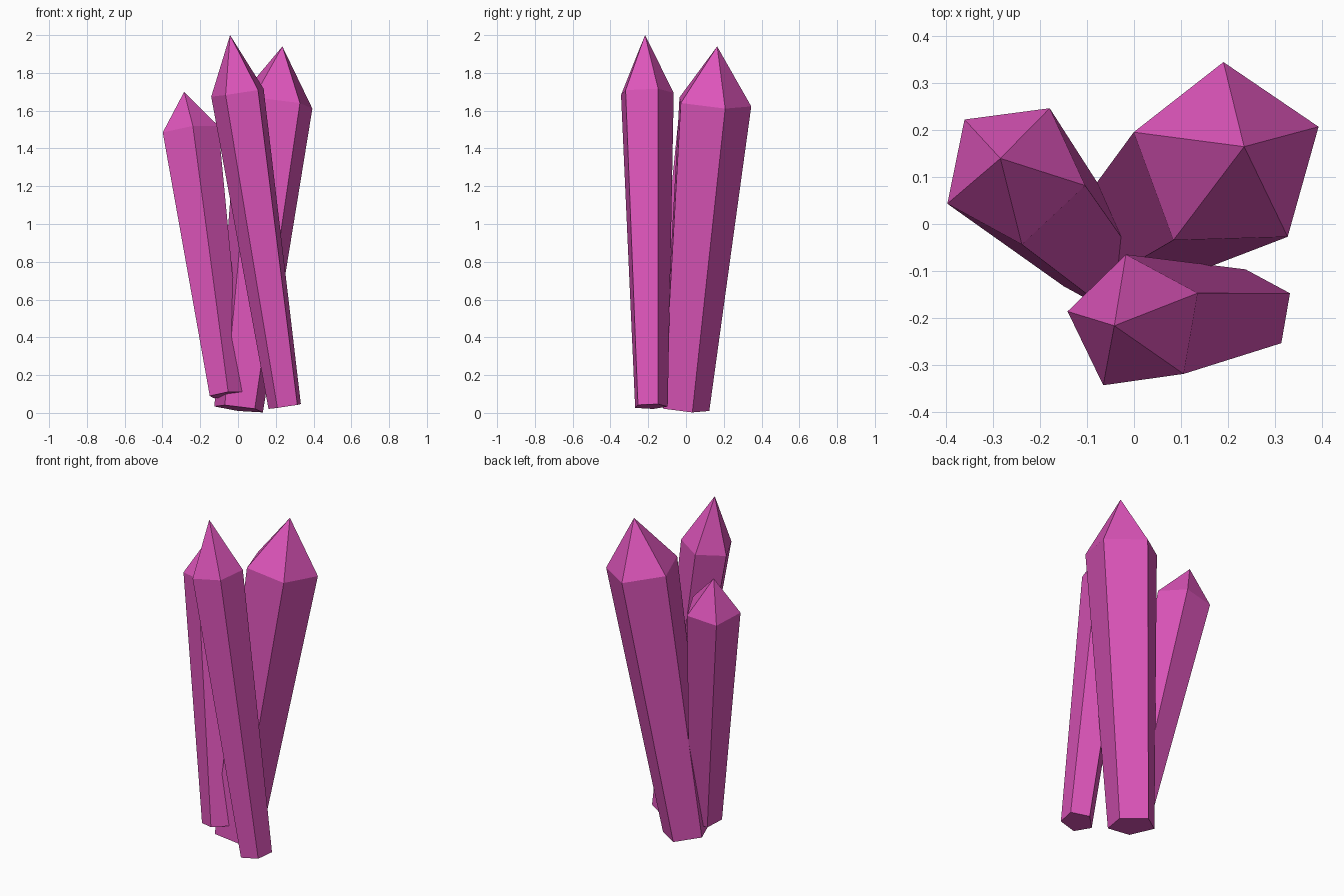
import bpy, bmesh
from math import cos, sin, radians
from mathutils import Vector

if "Cube" in bpy.data.objects:
    bpy.data.objects.remove(bpy.data.objects["Cube"])

SIDES = 5

mat = bpy.data.materials.new("pink_crystal")
mat.diffuse_color = (0.72, 0.09, 0.49, 1.0)
mat.use_nodes = True
mat.node_tree.nodes["Principled BSDF"].inputs["Base Color"].default_value = mat.diffuse_color


def crystal(name, base, apex, shoulder, r_base, r_top, angle):
    """Tapered five-sided prism along base->apex, with a pointed cap above the shoulder."""
    base, apex = Vector(base), Vector(apex)
    axis = apex - base
    rot = Vector((0, 0, 1)).rotation_difference(axis)
    bm = bmesh.new()

    def ring(t, r):
        pts = []
        for i in range(SIDES):
            a = radians(angle + i * 360 / SIDES)
            p = rot @ Vector((r * cos(a), r * sin(a), 0))
            pts.append(bm.verts.new(base + axis * t + p))
        return pts

    low, high = ring(0, r_base), ring(shoulder, r_top)
    tip = bm.verts.new(apex)
    bm.faces.new(low[::-1])
    for i in range(SIDES):
        j = (i + 1) % SIDES
        bm.faces.new((low[i], low[j], high[j], high[i]))
        bm.faces.new((high[i], high[j], tip))
    bmesh.ops.recalc_face_normals(bm, faces=bm.faces)

    mesh = bpy.data.meshes.new(name)
    bm.to_mesh(mesh)
    bm.free()
    mesh.materials.append(mat)
    obj = bpy.data.objects.new(name, mesh)
    bpy.context.collection.objects.link(obj)


# Thick crystal leaning back and right
crystal("large_crystal", (0.005, -0.012, 0.022), (0.235, 0.165, 1.94), 0.844, 0.136, 0.209, 20)
# Tallest crystal in front, leaning left
crystal("front_crystal", (0.251, -0.188, 0.034), (-0.042, -0.217, 2.0), 0.845, 0.092, 0.149, 26)
# Short crystal leaning back and left
crystal("short_crystal", (-0.063, -0.092, 0.096), (-0.285, 0.14, 1.70), 0.872, 0.096, 0.157, 61)
